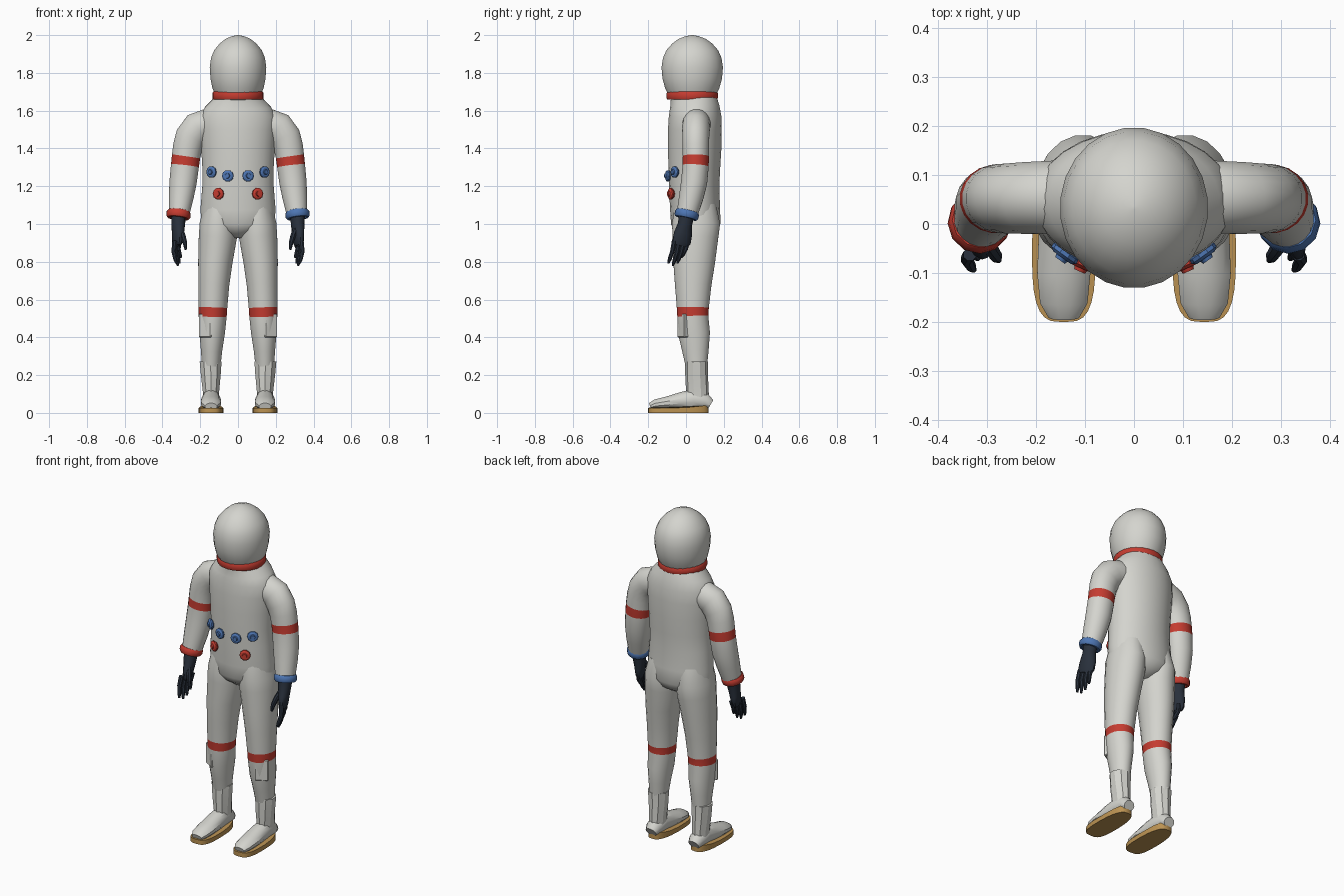
import bpy, bmesh, math
from mathutils import Vector, Matrix

cube = bpy.data.objects.get("Cube")
if cube:
    bpy.data.objects.remove(cube, do_unlink=True)


def material(name, r, g, b):
    m = bpy.data.materials.new(name)
    m.use_nodes = True
    m.diffuse_color = (r, g, b, 1)
    bsdf = m.node_tree.nodes["Principled BSDF"]
    bsdf.inputs["Base Color"].default_value = (r, g, b, 1)
    bsdf.inputs["Roughness"].default_value = 0.7
    return m


WHITE = material("suit white", 0.66, 0.66, 0.62)
RED = material("trim red", 0.56, 0.045, 0.03)
BLUE = material("trim blue", 0.075, 0.18, 0.45)
NAVY = material("glove navy", 0.022, 0.03, 0.045)
TAN = material("sole tan", 0.5, 0.29, 0.085)


def finish(name, bm, mats, angle=40):
    """Turn a bmesh into a named, shaded object."""
    bmesh.ops.recalc_face_normals(bm, faces=bm.faces[:])
    me = bpy.data.meshes.new(name)
    bm.to_mesh(me)
    bm.free()
    for m in mats:
        me.materials.append(m)
    ob = bpy.data.objects.new(name, me)
    bpy.context.collection.objects.link(ob)
    bpy.ops.object.select_all(action='DESELECT')
    ob.select_set(True)
    bpy.context.view_layer.objects.active = ob
    bpy.ops.object.shade_smooth_by_angle(angle=math.radians(angle))
    return ob


def loft(name, rings, mats, sides=20, s=1, band=None, ref=(0, 1, 0), angle=40):
    """Skin ellipses (x, y, z, half width, half depth) set square to their path.
    The depth runs along ref; span number 'band' takes the second material."""
    bm = bmesh.new()
    pts = [Vector((r[0] * s, r[1], r[2])) for r in rings]
    loops = []
    for i, (p, r) in enumerate(zip(pts, rings)):
        t = (pts[min(i + 1, len(pts) - 1)] - pts[max(i - 1, 0)]).normalized()
        u = Vector(ref)
        u = (u - t * u.dot(t)).normalized()
        v = t.cross(u)
        loops.append([bm.verts.new(p + v * r[3] * math.cos(a) + u * r[4] * math.sin(a))
                      for a in (2 * math.pi * (k + 0.5) / sides for k in range(sides))])
    for i, (a, b) in enumerate(zip(loops, loops[1:])):
        for k in range(sides):
            f = bm.faces.new((a[k], a[k - 1], b[k - 1], b[k]))
            f.material_index = 1 if i == band else 0
    bm.faces.new(loops[0])
    bm.faces.new(loops[-1])
    return finish(name, bm, mats, angle)


def upright(name, profile, mats, **kw):
    """Loft on the centre line from (z, y, half width, half depth)."""
    return loft(name, [(0, y, z, w, d) for z, y, w, d in profile], mats, **kw)


def ring(name, centre, axis, profile, mat, sides, squash=1.0, closed=True):
    """Lathe (radius, height) points round an axis; a closed profile makes a hoop."""
    bm = bmesh.new()
    rot = Vector(axis).to_track_quat('Z', 'Y').to_matrix()
    loops = []
    for r, h in profile:
        loops.append([bm.verts.new(Vector(centre) + rot @ Vector(
            (r * math.cos(a), r * squash * math.sin(a), h)))
            for a in (2 * math.pi * k / sides for k in range(sides))])
    pairs = list(zip(loops, loops[1:]))
    if closed:
        pairs.append((loops[-1], loops[0]))
    else:
        bm.faces.new(loops[0])
        bm.faces.new(loops[-1])
    for a, b in pairs:
        for k in range(sides):
            bm.faces.new((a[k], a[k - 1], b[k - 1], b[k]))
    return finish(name, bm, [mat], 35)


# Torso, helmet and collar
upright("torso", [
    (0.925, .05, .04, .06), (0.96, .05, .13, .11), (1.0, .052, .195, .132),
    (1.08, .048, .2, .133), (1.2, .043, .19, .134), (1.3, .044, .19, .138),
    (1.4, .046, .196, .142), (1.5, .047, .203, .143), (1.57, .048, .202, .14),
    (1.62, .045, .175, .132), (1.655, .04, .14, .124), (1.68, .035, .12, .12)],
    [WHITE], sides=28)
upright("helmet", [
    (1.68, .033, .12, .125), (1.72, .033, .137, .145), (1.77, .033, .147, .159),
    (1.83, .033, .151, .164), (1.88, .033, .144, .156), (1.92, .033, .127, .138),
    (1.955, .033, .098, .107), (1.98, .033, .067, .073), (1.995, .033, .03, .033),
    (2.0, .033, .004, .004)], [WHITE], sides=24)
ring("collar", (0, .033, 1.68), (0, 0, 1),
     [(.115, -.021), (.132, -.021), (.136, -.012), (.136, .012), (.13, .021), (.115, .021)],
     RED, 24)

# Chest connectors: a flared dial with a raised hub
KNOB = [(.018, -.015), (.025, 0), (.031, .006), (.031, .014), (.022, .02),
        (.014, .02), (.012, .027)]
for side, s in (("left", 1), ("right", -1)):
    for label, x, z, mat in (("outer_blue", .135, 1.275, BLUE),
                             ("inner_blue", .052, 1.255, BLUE),
                             ("lower_red", .1, 1.16, RED)):
        y = .044 - .136 * math.sqrt(1 - (x / .191) ** 2)
        normal = (s * x / .036, (y - .044) / .0185, 0)
        ring(f"{side}_{label}_connector", (s * x, y, z), normal, KNOB, mat, 10, closed=False)

for side, s in (("left", 1), ("right", -1)):
    # Leg with a coloured band under the knee
    loft(side + "_leg", [
        (.095, .05, 1.1, .085, .11), (.104, .053, 1.0, .1, .129), (.107, .05, .93, .102, .122),
        (.12, .043, .8, .092, .112), (.128, .038, .68, .083, .098),
        (.133, .036, .558, .077, .086), (.134, .036, .512, .075, .083),
        (.137, .043, .42, .068, .085), (.14, .05, .33, .057, .071),
        (.142, .055, .25, .05, .058)], [WHITE, RED], s=s, band=5)

    # Shin pocket on the front outer side
    bm = bmesh.new()
    bmesh.ops.create_cube(bm, size=1, matrix=Matrix.Translation((s * .169, -.014, .462))
                          @ Matrix.Rotation(s * math.radians(30), 4, 'Z')
                          @ Matrix.Diagonal((.074, .032, .125, 1)))
    bmesh.ops.bevel(bm, geom=bm.edges[:], offset=.004, segments=1, affect='EDGES')
    finish(side + "_shin_pocket", bm, [WHITE], 30)

    # Boot: shaft, foot and sole
    loft(side + "_boot_shaft", [
        (.145, .056, .272, .061, .06), (.144, .056, .2, .055, .06),
        (.143, .06, .12, .046, .06), (.143, .062, .06, .044, .06)],
        [WHITE], sides=10, s=s, angle=25)
    foot = [(.13, .07, .034), (.105, .1, .046), (.04, .125, .048), (-.02, .11, .053),
            (-.1, .085, .056), (-.16, .07, .05), (-.19, .05, .032)]
    loft(side + "_boot_foot", [(.143, y, (top + .018) / 2, w, (top - .018) / 2 + .003)
                               for y, top, w in foot],
         [WHITE], sides=12, s=s, ref=(0, 0, 1), angle=30)
    bm = bmesh.new()
    outline = []
    for k in range(28):
        a = 2 * math.pi * k / 28
        c, d = math.cos(a), math.sin(a)
        x = math.copysign(abs(c) ** 0.6, c) * (.065 if d < 0 else .065 - .014 * d)
        y = -.04 + math.copysign(abs(d) ** 0.6, d) * .16
        outline.append(bm.verts.new((s * (.143 + x), y, 0)))
    base = bm.faces.new(outline)
    top = bmesh.ops.extrude_face_region(bm, geom=[base])["geom"]
    for v in (g for g in top if isinstance(g, bmesh.types.BMVert)):
        v.co.z = .027 + max(0, v.co.y) * .12
    finish(side + "_sole", bm, [TAN], 35)

    # Arm with a coloured band above the elbow
    loft(side + "_arm", [
        (.09, .055, 1.54, .07, .07), (.16, .055, 1.528, .083, .075), (.215, .053, 1.508, .086, .074),
        (.25, .052, 1.46, .084, .072), (.266, .052, 1.41, .079, .071),
        (.275, .052, 1.358, .076, .07), (.281, .051, 1.308, .075, .07),
        (.291, .043, 1.22, .073, .07), (.301, .027, 1.14, .066, .065),
        (.311, .008, 1.06, .056, .057)], [WHITE, RED], s=s, band=5)
    ring(side + "_cuff", (s * .315, .004, 1.05), (s * -.12, .22, 1),
         [(.045, -.02), (.058, -.02), (.064, -.01), (.064, .01), (.058, .02), (.045, .02)],
         BLUE if s > 0 else RED, 12)

    # Glove: palm, four fingers and a thumb
    loft(side + "_glove_palm", [
        (.315, .005, 1.06, .04, .042), (.316, -.005, 1.0, .036, .038), (.318, -.015, .95, .03, .05),
        (.321, -.024, .905, .025, .052), (.322, -.028, .885, .018, .042)],
        [NAVY], sides=12, s=s, ref=(-.35, 1, 0))
    for label, off, drop in (("index", -.036, .1), ("middle", -.012, .112),
                             ("ring", .012, .1), ("little", .034, .072)):
        x, y = .322 - .35 * off, -.026 + off
        loft(f"{side}_{label}_finger", [
            (x, y, .91, .014, .014), (x + .006, y - .01, .9 - drop * .45, .013, .013),
            (x - .002, y - .024, .9 - drop * .85, .011, .011),
            (x - .008, y - .032, .9 - drop * 1.08, .006, .006)], [NAVY], sides=8, s=s)
    loft(side + "_thumb", [
        (.31, -.02, .985, .016, .018), (.292, -.05, .94, .015, .016),
        (.281, -.066, .9, .013, .013), (.276, -.073, .865, .007, .007)],
        [NAVY], sides=8, s=s)
